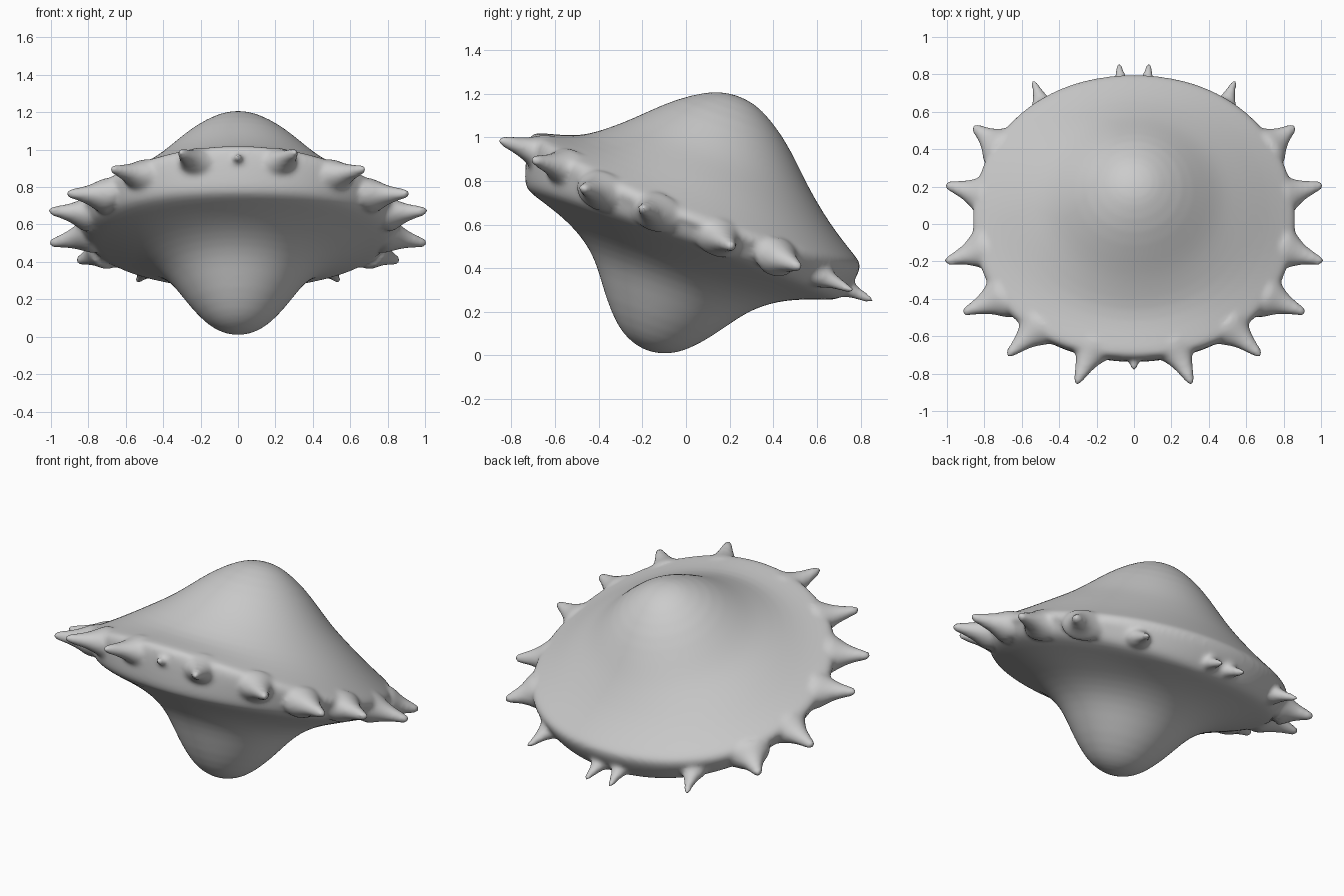
import bpy, bmesh, math
from mathutils import Vector, Matrix

if "Cube" in bpy.data.objects:
    bpy.data.objects.remove(bpy.data.objects["Cube"])

SEG = 64
bm = bmesh.new()


def clamp(v):
    return max(0.0, min(1.0, v))


def skin(rings, first, last):
    """Bridge vertex rings; first/last are a pole point or None for a flat cap."""
    loops = [[bm.verts.new(p) for p in ring] for ring in rings]
    n = len(loops[0])
    for a, b in zip(loops, loops[1:]):
        for i in range(n):
            j = (i + 1) % n
            bm.faces.new((a[i], a[j], b[j], b[i]))
    for loop, pole, flip in ((loops[0], first, True), (loops[-1], last, False)):
        if pole is None:
            bm.faces.new(loop[::-1] if flip else loop)
            continue
        v = bm.verts.new(pole)
        for i in range(n):
            t = (loop[i], loop[(i + 1) % n], v)
            bm.faces.new(t[::-1] if flip else t)


# Body: double bell profile (radius, height) from the lower bulb to the dome
profile = [(.05, -.618), (.105, -.60), (.17, -.56), (.26, -.46), (.335, -.35),
           (.40, -.275), (.49, -.213), (.58, -.173), (.67, -.143), (.76, -.118),
           (.79, -.09), (.81, -.03), (.825, .04), (.818, .08), (.785, .10),
           (.70, .148), (.60, .21), (.50, .287), (.44, .338), (.37, .405),
           (.26, .51), (.13, .592), (.06, .611)]


def body_point(r, h, a):
    c, s = math.cos(a), math.sin(a)
    rim = .868 - .06 * abs(s) ** 4            # rim wider at the sides
    edge = clamp((r - .6) / .2)
    w = clamp((r - .4) / .4)
    k = r * (1 + (rim / .825 - 1) * w)
    front = max(0, -s) ** 2
    if h > 0:                                 # thick lip at the front, thin sides
        k += .02 * front * clamp((r - .7) / .1)
        h += (.06 * front - .045 * c * c) * edge
    else:
        h += .03 * c * c * edge
    off = .012 * (1 - w)
    return (k * c, k * s + off, h)


skin([[body_point(r, h, 2 * math.pi * i / SEG) for i in range(SEG)] for r, h in profile],
     (0, .012, -.624), (0, .012, .617))


# Spikes: flared cones, wider than tall, pointing out of the rim
def spike(base, tip, size=1.0, flat=.7):
    base, tip = Vector(base), Vector(tip)
    tip = tip + (tip - base).normalized() * .02
    d = tip - base
    x = d.normalized()
    side = x.cross(Vector((0, 0, 1))).normalized()
    up = side.cross(x)
    rings = []
    for t, r in ((0, .16), (.2, .125), (.38, .083), (.55, .056), (.78, .036), (.95, .024)):
        c = base + d * t
        f = flat + (1 - flat) * t
        rings.append([c + (side * math.cos(a) + up * math.sin(a) * f) * r * size
                      for a in (2 * math.pi * i / 16 for i in range(16))])
    skin(rings, None, tip)


# (base x, base y, base height), (tip x, y, height) in the tilted rim plane
spikes = [((.20, -.70, .07), (.305, -.94, .063)),
          ((.48, -.59, .045), (.67, -.77, .028)),
          ((.68, -.42, .0), (.905, -.514, -.02)),
          ((.77, -.15, -.01), (1.0, -.227, -.017)),
          ((.76, .14, -.02), (1.0, .215, -.045)),
          ((.70, .41, -.02), (.85, .535, -.03)),
          ((.47, .61, -.03), (.535, .80, -.05)),
          ((.06, .70, -.04), (.08, .90, -.063))]
for (bx, by, bz), tip in spikes:
    for m in (1, -1):
        spike((m * bx, by, bz), (m * tip[0], tip[1], tip[2]), .62 if by > .5 else .95)
spike((0, -.70, .075), (0, -.86, .065), .7)   # small middle nub

bmesh.ops.recalc_face_normals(bm, faces=bm.faces)
mesh = bpy.data.meshes.new("spiked_shell")
bm.to_mesh(mesh)
bm.free()
shell = bpy.data.objects.new("spiked_shell", mesh)
bpy.context.collection.objects.link(shell)

# Tilt so the rim is high at the front and low at the back
shell.matrix_world = Matrix.Translation((0, .02, .613)) @ Matrix.Rotation(math.radians(-19.45), 4, 'X')

# Fuse spikes into the body and soften the joints
sub = shell.modifiers.new("round", 'SUBSURF')
sub.levels = sub.render_levels = 1
fuse = shell.modifiers.new("fuse", 'REMESH')
fuse.mode = 'VOXEL'
fuse.voxel_size = .013
fuse.use_smooth_shade = True
soft = shell.modifiers.new("soften", 'SMOOTH')
soft.factor = .5
soft.iterations = 10
